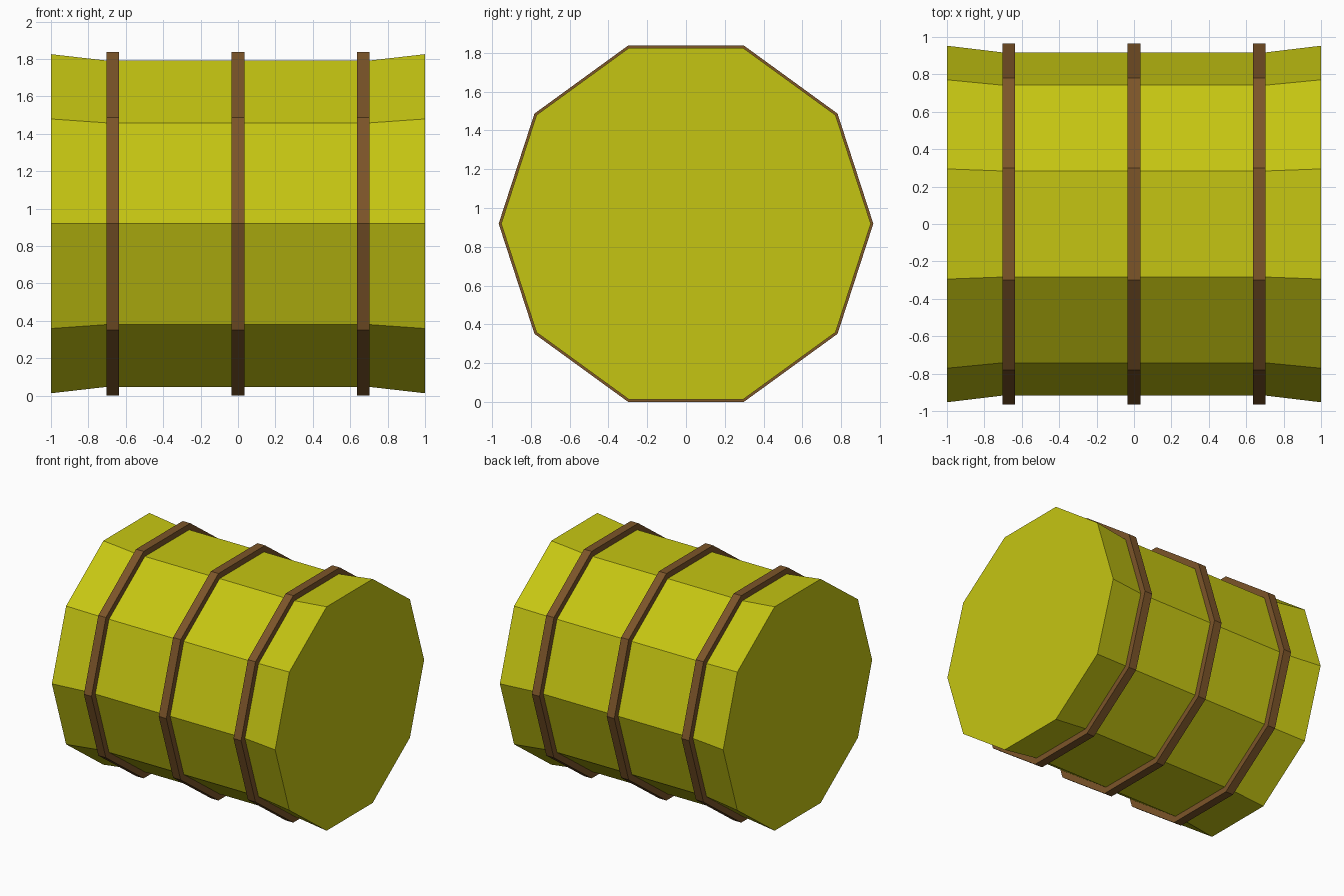
import bpy, bmesh
from math import cos, sin, pi

if "Cube" in bpy.data.objects:
    bpy.data.objects.remove(bpy.data.objects["Cube"])

SIDES = 10
CENTRE_Z = 0.919


def material(name, colour):
    m = bpy.data.materials.new(name)
    m.diffuse_color = (*colour, 1)
    m.use_nodes = True
    m.node_tree.nodes["Principled BSDF"].inputs["Base Color"].default_value = m.diffuse_color
    return m


def lathe(name, profile, mat, closed=False):
    """Spin (x, radius) points around the x axis; cap the ends or close the loop."""
    bm = bmesh.new()
    rings = []
    for x, r in profile:
        rings.append([bm.verts.new((x, r * cos(2 * pi * i / SIDES), r * sin(2 * pi * i / SIDES)))
                      for i in range(SIDES)])
    pairs = list(zip(rings, rings[1:]))
    if closed:
        pairs.append((rings[-1], rings[0]))
    else:
        bm.faces.new(rings[0])
        bm.faces.new(rings[-1])
    for a, b in pairs:
        for i in range(SIDES):
            j = (i + 1) % SIDES
            bm.faces.new((a[i], a[j], b[j], b[i]))
    bmesh.ops.recalc_face_normals(bm, faces=bm.faces)
    me = bpy.data.meshes.new(name)
    bm.to_mesh(me)
    bm.free()
    me.materials.append(mat)
    ob = bpy.data.objects.new(name, me)
    ob.location.z = CENTRE_Z
    bpy.context.collection.objects.link(ob)
    return ob


yellow = material("yellow_paint", (0.56, 0.56, 0.006))
brown = material("brown_band", (0.20, 0.09, 0.022))

# Drum body, flaring at both ends
lathe("barrel_body", [(-1, 0.953), (-0.70, 0.917), (0.70, 0.917), (1, 0.953)], yellow)

# Three raised hoops
for name, x in (("left_hoop", -0.67), ("middle_hoop", 0), ("right_hoop", 0.67)):
    w = 0.034
    lathe(name, [(x - w, 0.905), (x - w, 0.966), (x + w, 0.966), (x + w, 0.905)], brown, closed=True)
